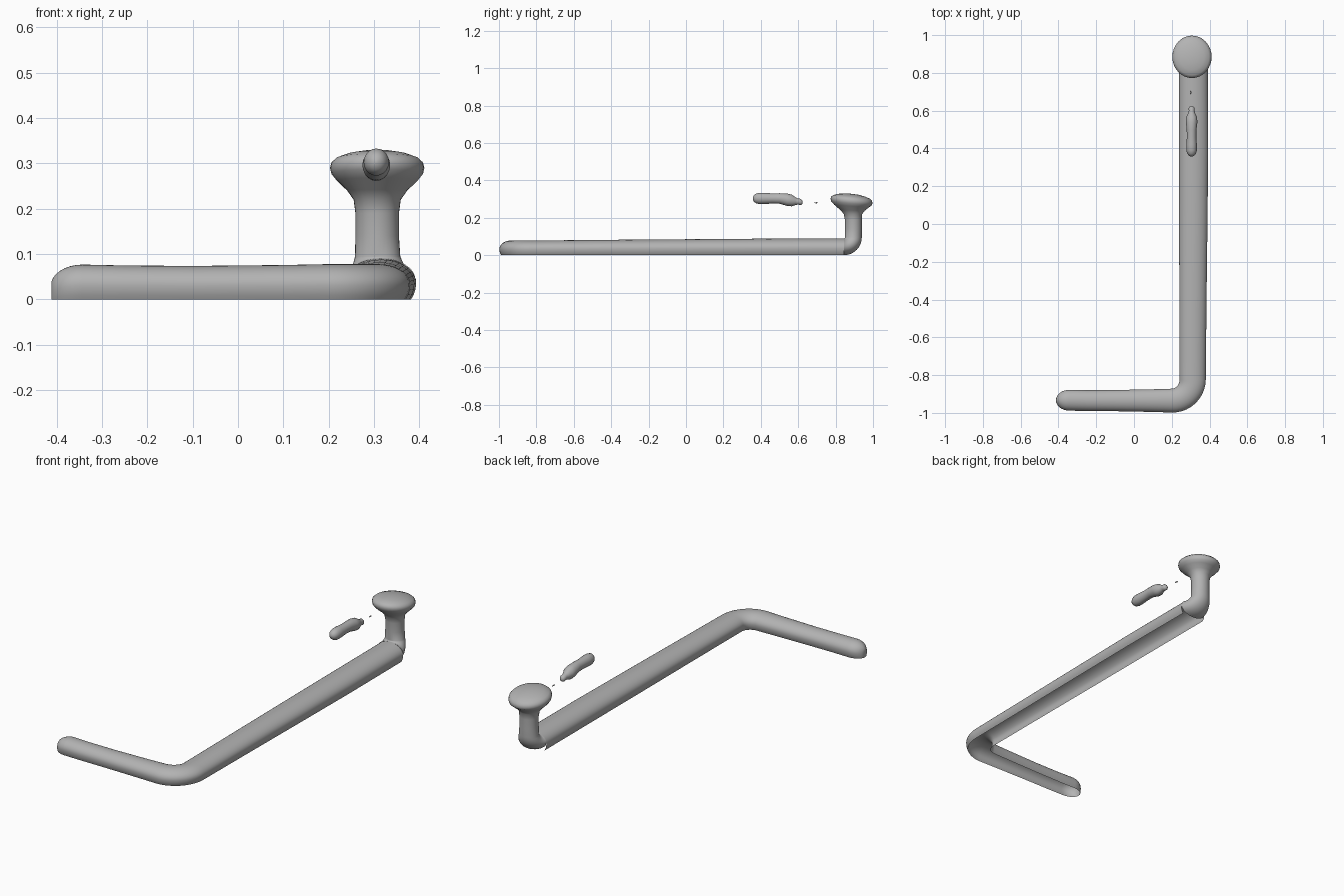
import bpy, bmesh, math
from mathutils import Vector

if "Cube" in bpy.data.objects:
    bpy.data.objects.remove(bpy.data.objects["Cube"])

grey = bpy.data.materials.new("plain grey")
grey.use_nodes = True
grey.diffuse_color = (0.45, 0.45, 0.45, 1)
grey.node_tree.nodes["Principled BSDF"].inputs["Base Color"].default_value = (0.45, 0.45, 0.45, 1)


def loft(name, rings, closed=True, caps=(True, True)):
    """Skin a list of point rings with quads."""
    bm = bmesh.new()
    rows = [[bm.verts.new(p) for p in ring] for ring in rings]
    n = len(rows[0])
    for a, b in zip(rows, rows[1:]):
        for i in range(n if closed else n - 1):
            j = (i + 1) % n
            bm.faces.new((a[i], a[j], b[j], b[i]))
    for row, cap in zip((rows[0], rows[-1]), caps):
        if cap:
            bm.faces.new(row)
    bmesh.ops.recalc_face_normals(bm, faces=bm.faces)
    mesh = bpy.data.meshes.new(name)
    bm.to_mesh(mesh)
    bm.free()
    obj = bpy.data.objects.new(name, mesh)
    bpy.context.collection.objects.link(obj)
    mesh.materials.append(grey)
    bpy.ops.object.select_all(action='DESELECT')
    obj.select_set(True)
    bpy.context.view_layer.objects.active = obj
    bpy.ops.object.shade_smooth_by_angle(angle=math.radians(50))
    return obj


def oval(centre, u, v, ru, rv, n=32):
    """Closed oval ring spanned by the directions u and v."""
    c, u, v = Vector(centre), Vector(u), Vector(v)
    return [c + u * ru * math.cos(t) + v * rv * math.sin(t)
            for t in (2 * math.pi * i / n for i in range(n))]


def arch(x, y, heading, half, height, n=24):
    """Open-bottomed arch across the path, tucked in slightly at the floor."""
    side = Vector((math.sin(heading), -math.cos(heading), 0))
    belly = height * 0.42
    pts = []
    for i in range(n + 1):
        t = -0.55 + (math.pi + 1.1) * i / n
        s = math.sin(t)
        z = belly + (height - belly) * s if s > 0 else belly * (1 + s / math.sin(0.55))
        pts.append(Vector((x, y, max(z, 0))) + side * half * math.cos(t))
    return pts


# L-shaped hollow bar: rounded tip, short arm, bend, long arm
tip, bend_x, bend_y, bend_r = -0.413, 0.2, -0.825, 0.11
rings = []
for k in range(1, 9):
    f = math.sin(k / 8 * math.pi / 2)
    x = tip + 0.07 * (1 - math.cos(k / 8 * math.pi / 2))
    rings.append(arch(x, -0.933, 0, 0.055 * f, 0.03 + 0.047 * f))
for x, half, h in ((-0.25, 0.055, 0.075), (-0.1, 0.056, 0.074), (0.1, 0.06, 0.076)):
    rings.append(arch(x, -0.935, 0, half, h))
for k in range(11):
    a = k / 10 * math.pi / 2
    rings.append(arch(bend_x + bend_r * math.sin(a), bend_y - bend_r * math.cos(a),
                      a, 0.063 + 0.007 * k / 10, 0.078))
for y, x, half, h in ((-0.4, 0.312, 0.072, 0.082), (0.0, 0.314, 0.075, 0.085),
                      (0.4, 0.316, 0.077, 0.088), (0.845, 0.315, 0.076, 0.09)):
    rings.append(arch(x, y, math.pi / 2, half, h))
loft("hollow_bar", rings, closed=False, caps=(True, False))

# Elbow turning up into the post, then flaring into the mushroom head
X, Y, Z = Vector((1, 0, 0)), Vector((0, 1, 0)), Vector((0, 0, 1))
rings = []
for k in range(11):
    f = k / 10
    a = f * math.pi / 2
    out = Y * math.sin(a) - Z * math.cos(a)
    rings.append(oval(Vector((0.315 - 0.007 * f, 0.845, 0.095)) + out * 0.05,
                      X, out, 0.076 - 0.026 * f, 0.045))
head = ((0.14, 0.048, 0.895), (0.19, 0.048, 0.895), (0.22, 0.052, 0.893),
        (0.24, 0.066, 0.89), (0.262, 0.089, 0.886), (0.277, 0.101, 0.885),
        (0.29, 0.104, 0.885), (0.302, 0.101, 0.885), (0.312, 0.09, 0.885),
        (0.321, 0.065, 0.885), (0.327, 0.032, 0.885), (0.328, 0.004, 0.885))
for z, r, y in head:
    lean = max(0, min(1, (z - 0.22) / 0.06))
    v = Y - Z * 0.1 * lean
    rings.append(oval((0.307, y, z), X, v, r, r * (0.95 + 0.13 * lean)))
loft("post_and_head", rings)

# Lumpy floating capsule in front of the head
capsule = ((0.357, 0.004), (0.362, 0.016), (0.373, 0.025), (0.39, 0.03), (0.42, 0.03),
           (0.46, 0.027), (0.5, 0.028), (0.54, 0.033), (0.565, 0.031), (0.585, 0.021),
           (0.6, 0.016), (0.613, 0.017), (0.621, 0.011), (0.624, 0.003))
loft("floating_capsule",
     [oval((0.305, y, 0.303 - 0.02 * max(0, y - 0.5) / 0.12), X, Z, r * 0.93, r, 20)
      for y, r in capsule])

# Tiny crumb between capsule and head
loft("crumb", [oval((0.3, 0.697 + d, 0.28), X, Z, r, r * 0.7, 8)
               for d, r in ((-0.012, 0.001), (0, 0.005), (0.01, 0.001))])
